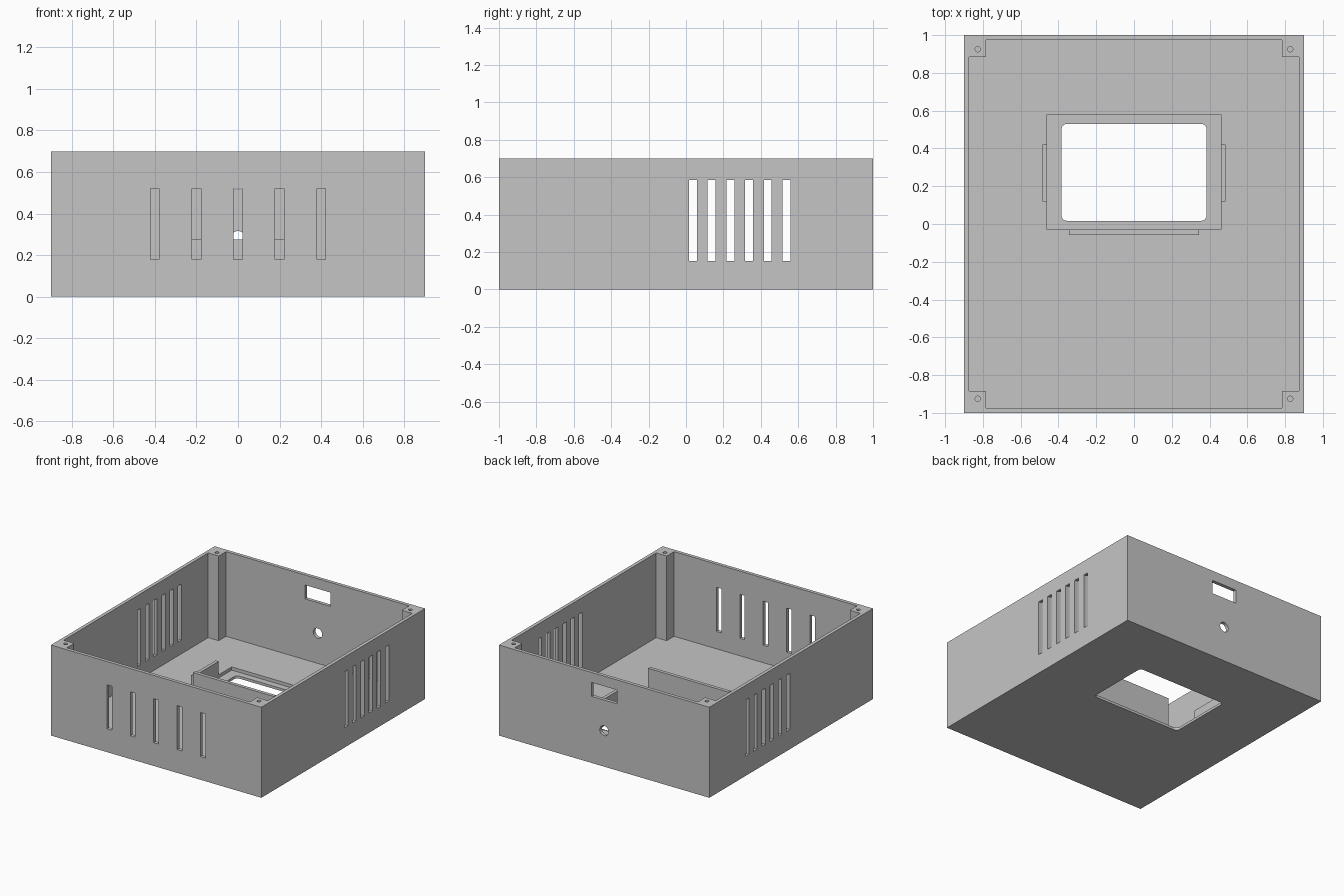
import bpy
import bmesh
import math

cube = bpy.data.objects.get("Cube")
if cube:
    bpy.data.objects.remove(cube, do_unlink=True)

# Overall dimensions
HX, HY, H = 0.9, 1.0, 0.7
WALL, FLOOR, LEDGE = 0.027, 0.045, 0.02
POST = 0.09

grey = bpy.data.materials.new("light grey plastic")
grey.use_nodes = True
grey.diffuse_color = (0.56, 0.56, 0.56, 1)
grey.node_tree.nodes["Principled BSDF"].inputs["Base Color"].default_value = grey.diffuse_color


def prism(name, points, z0, z1):
    """Extrude a plan outline from z0 up to z1."""
    bm = bmesh.new()
    face = bm.faces.new([bm.verts.new((x, y, z0)) for x, y in points])
    ext = bmesh.ops.extrude_face_region(bm, geom=[face])
    verts = [v for v in ext["geom"] if isinstance(v, bmesh.types.BMVert)]
    bmesh.ops.translate(bm, verts=verts, vec=(0, 0, z1 - z0))
    bmesh.ops.recalc_face_normals(bm, faces=bm.faces)
    mesh = bpy.data.meshes.new(name)
    bm.to_mesh(mesh)
    bm.free()
    mesh.materials.append(grey)
    obj = bpy.data.objects.new(name, mesh)
    bpy.context.collection.objects.link(obj)
    return obj


def box(name, x0, x1, y0, y1, z0, z1):
    return prism(name, [(x0, y0), (x1, y0), (x1, y1), (x0, y1)], z0, z1)


def circle(cx, cy, r, n=24):
    return [(cx + r * math.cos(math.tau * i / n), cy + r * math.sin(math.tau * i / n))
            for i in range(n)]


def rounded_rect(x0, x1, y0, y1, r, n=6):
    corners = [(x1 - r, y1 - r), (x0 + r, y1 - r), (x0 + r, y0 + r), (x1 - r, y0 + r)]
    return [(cx + r * math.cos(a), cy + r * math.sin(a))
            for k, (cx, cy) in enumerate(corners)
            for a in [math.pi / 2 * (k + i / n) for i in range(n + 1)]]


def cut(target, cutter):
    """Subtract a cutter, then discard it."""
    cutter.hide_render = True
    mod = target.modifiers.new("cut", "BOOLEAN")
    mod.operation, mod.solver, mod.object = "DIFFERENCE", "EXACT", cutter
    bpy.context.view_layer.objects.active = target
    bpy.ops.object.modifier_apply(modifier=mod.name)
    bpy.data.objects.remove(cutter, do_unlink=True)


# Outer shell, hollowed by a notched outline that leaves the corner posts
case = box("enclosure", -HX, HX, -HY, HY, 0, H)
ix, iy = HX - WALL, HY - WALL
px, py = ix - POST, iy - POST
quarter = [(ix, py), (px, py), (px, iy)]
outline = (quarter
           + [(-x, y) for x, y in reversed(quarter)]
           + [(-x, -y) for x, y in quarter]
           + [(x, -y) for x, y in reversed(quarter)])
cut(case, prism("cavity", outline, FLOOR, H + 0.1))

# Screw holes in the posts
for sx in (-1, 1):
    for sy in (-1, 1):
        cut(case, prism("screw_hole", circle(sx * 0.827, sy * 0.925, 0.014, 16), 0.5, H + 0.1))

# Display recess and its rounded opening in the floor
cut(case, box("recess", -0.46, 0.46, -0.03, 0.58, LEDGE, 0.1))
cut(case, prism("opening", rounded_rect(-0.385, 0.385, 0.017, 0.53, 0.03), -0.1, 0.1))

# Front vents
SLOT = 0.021
for i in range(-2, 3):
    cut(case, box("front_vent", i * 0.2 - SLOT, i * 0.2 + SLOT, -1.1, -0.95, 0.18, 0.52))

# Side vents, both sides
for sx in (-1, 1):
    a, b = sorted((sx * 0.85, sx * 1.0))
    for i in range(6):
        y = 0.037 + i * 0.1
        cut(case, box("side_vent", a, b, y - SLOT, y + SLOT, 0.152, 0.586))

# Back socket window and round cable hole
cut(case, box("socket", -0.108, 0.108, 0.95, 1.1, 0.515, 0.622))
hole = prism("cable_hole", circle(0, 0, 0.038, 32), -0.1, 0.1)
hole.rotation_euler.x = math.pi / 2
hole.location = (0, 1, 0.278)
bpy.context.view_layer.update()
cut(case, hole)

# Retaining ribs around the display recess
box("front_rib", -0.345, 0.345, -0.057, -0.03, FLOOR, 0.275)
box("left_rib", 0.46, 0.485, 0.12, 0.42, FLOOR, 0.149)
box("right_rib", -0.485, -0.46, 0.12, 0.42, FLOOR, 0.149)
